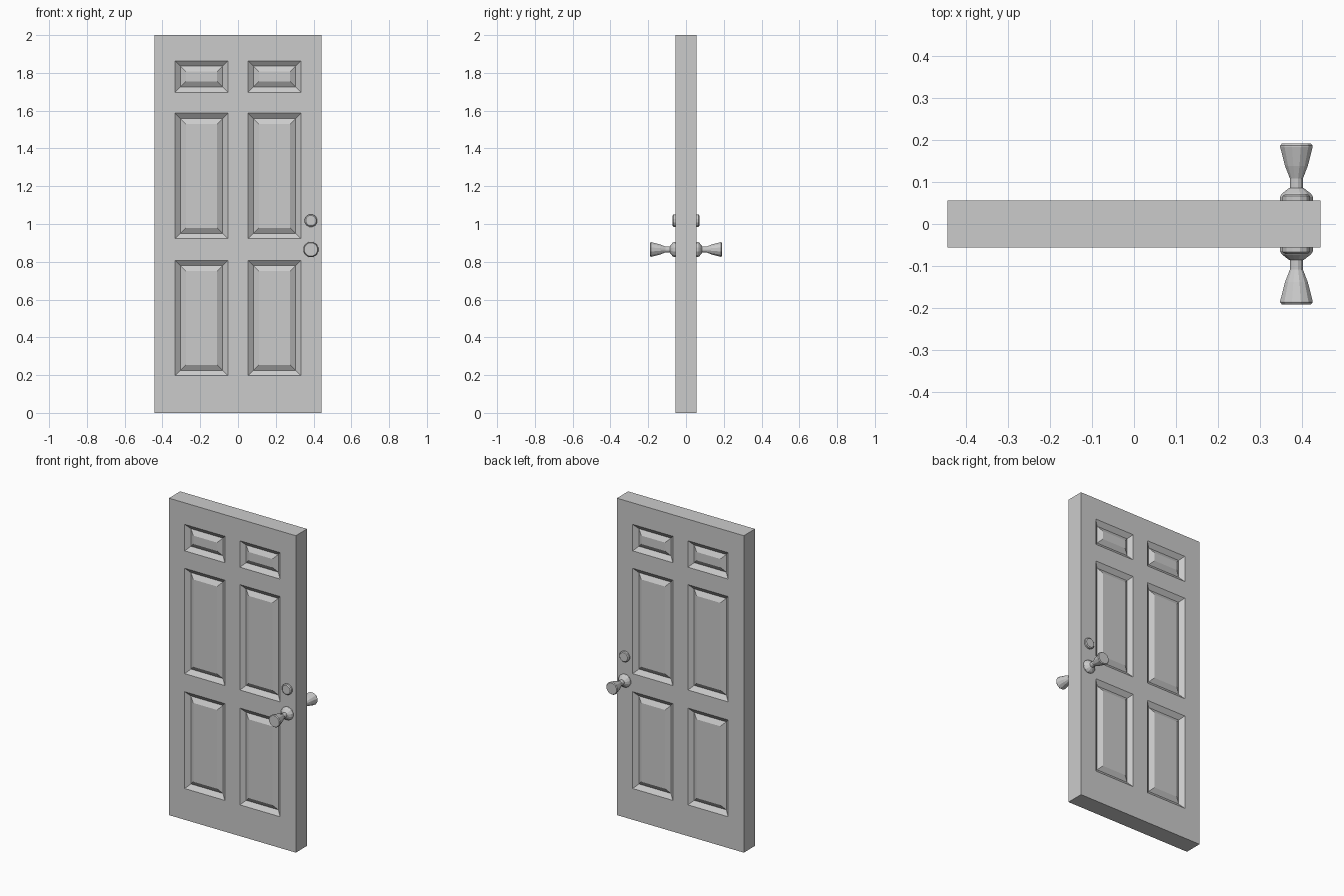
import bpy, bmesh
from math import pi
from mathutils import Matrix, Vector

if "Cube" in bpy.data.objects:
    bpy.data.objects.remove(bpy.data.objects["Cube"])

W, T, H = 0.443, 0.056, 2.0            # half width, half thickness, height
PX = (0.053, 0.333)                    # panel columns, mirrored in x
PZ = [(0.197, 0.808), (0.922, 1.587), (1.697, 1.864)]


def finish(name, bm):
    bmesh.ops.recalc_face_normals(bm, faces=bm.faces[:])
    mesh = bpy.data.meshes.new(name)
    bm.to_mesh(mesh)
    bm.free()
    ob = bpy.data.objects.new(name, mesh)
    bpy.context.collection.objects.link(ob)
    return ob


def cut(bm, co, no):
    bmesh.ops.bisect_plane(bm, geom=bm.verts[:] + bm.edges[:] + bm.faces[:],
                           plane_co=co, plane_no=no)


# Door slab with V-grooved raised panels on both faces
bm = bmesh.new()
bmesh.ops.create_cube(bm, size=1, matrix=Matrix.Translation((0, 0, H / 2))
                      @ Matrix.Diagonal((2 * W, 2 * T, H, 1)))
for x in PX:
    cut(bm, (x, 0, 0), (1, 0, 0))
    cut(bm, (-x, 0, 0), (1, 0, 0))
for z in (z for pair in PZ for z in pair):
    cut(bm, (0, 0, z), (0, 0, 1))
bm.normal_update()


def is_panel(f):
    c = f.calc_center_median()
    return (abs(f.normal.y) > 0.9 and PX[0] < abs(c.x) < PX[1]
            and any(a < c.z < b for a, b in PZ))


panels = [f for f in bm.faces if is_panel(f)]
for thickness, depth in ((0.028, -0.022), (0.029, 0.018)):
    bmesh.ops.inset_individual(bm, faces=panels, thickness=thickness,
                               depth=depth, use_even_offset=True)
    bm.normal_update()
finish("door_slab", bm)


# Turned hardware: (radius, distance from door centre) profile, mirrored in y
def turned(name, x, z, profile, sides):
    bm = bmesh.new()
    rings = []
    for r, d in profile:
        rings.append([bm.verts.new(Matrix.Rotation(2 * pi * (i + 0.5) / sides, 3, 'Y')
                                   @ Vector((r, -d, 0))) for i in range(sides)])
    for a, b in zip(rings, rings[1:]):
        for i in range(sides):
            j = (i + 1) % sides
            bm.faces.new((a[i], a[j], b[j], b[i]))
    bm.faces.new(rings[0])
    bm.faces.new(rings[-1])
    ob = finish(name, bm)
    ob.location = (x, 0, z)
    mod = ob.modifiers.new("both_sides", 'MIRROR')
    mod.use_axis = (False, True, False)


turned("door_knob", 0.386, 0.865,
       [(0.041, 0.05), (0.041, 0.064), (0.036, 0.072), (0.020, 0.084),
        (0.016, 0.086), (0.016, 0.108), (0.028, 0.138), (0.040, 0.183),
        (0.040, 0.186), (0.036, 0.191)], 12)
turned("deadbolt", 0.386, 1.018,
       [(0.034, 0.05), (0.034, 0.066), (0.028, 0.071)], 12)
